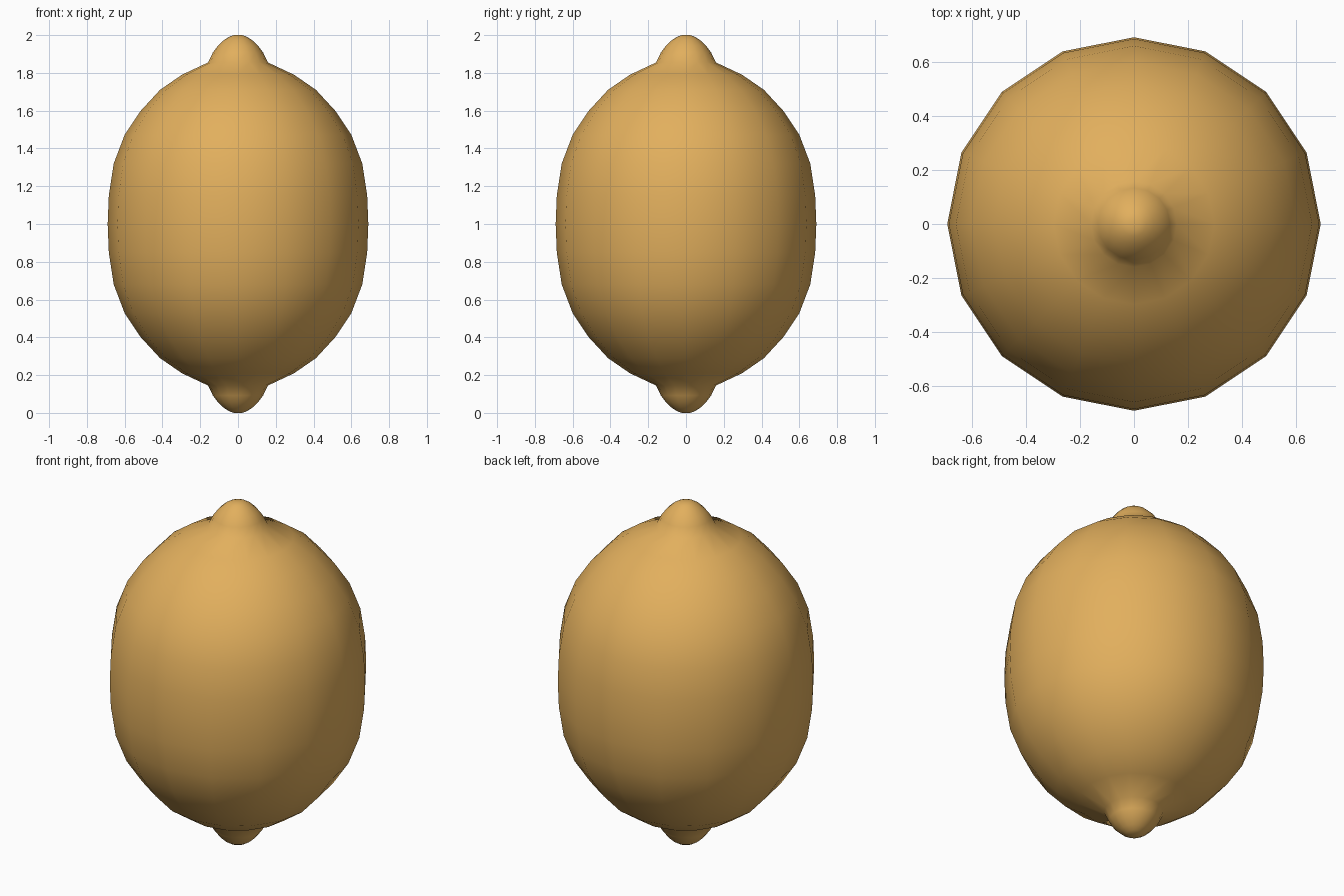
import bpy, bmesh, math

if "Cube" in bpy.data.objects:
    bpy.data.objects.remove(bpy.data.objects["Cube"])

SIDES = 16

# upper half profile (radius, height), from the equator to the tip
half = [(0.69, 1.0), (0.684, 1.15), (0.658, 1.32), (0.60, 1.472), (0.517, 1.597),
        (0.413, 1.71), (0.297, 1.79), (0.159, 1.855), (0.133, 1.908),
        (0.105, 1.945), (0.073, 1.975), (0.045, 1.992), (0.022, 2.0)]
# mirror about z = 1 for the lower half
profile = [(r, 2 - z) for r, z in reversed(half[1:])] + half

peel = bpy.data.materials.new("lemon yellow")
peel.diffuse_color = (0.76, 0.43, 0.11, 1)
peel.use_nodes = True
peel.node_tree.nodes["Principled BSDF"].inputs["Base Color"].default_value = peel.diffuse_color

# lemon body with nubs at both ends, lathed round z
bm = bmesh.new()
rings = [[bm.verts.new((r * math.cos(2 * math.pi * i / SIDES),
                        r * math.sin(2 * math.pi * i / SIDES), z))
          for i in range(SIDES)] for r, z in profile]
for a, b in zip(rings, rings[1:]):
    for i in range(SIDES):
        j = (i + 1) % SIDES
        bm.faces.new((a[i], a[j], b[j], b[i]))

# tips
for ring, z in ((rings[0], 0.0), (rings[-1], 2.0)):
    tip = bm.verts.new((0, 0, z))
    for i in range(SIDES):
        bm.faces.new((ring[i], ring[(i + 1) % SIDES], tip))
bmesh.ops.recalc_face_normals(bm, faces=bm.faces)
for f in bm.faces:
    f.smooth = True

mesh = bpy.data.meshes.new("lemon")
bm.to_mesh(mesh)
bm.free()
mesh.materials.append(peel)
bpy.context.collection.objects.link(bpy.data.objects.new("lemon", mesh))
